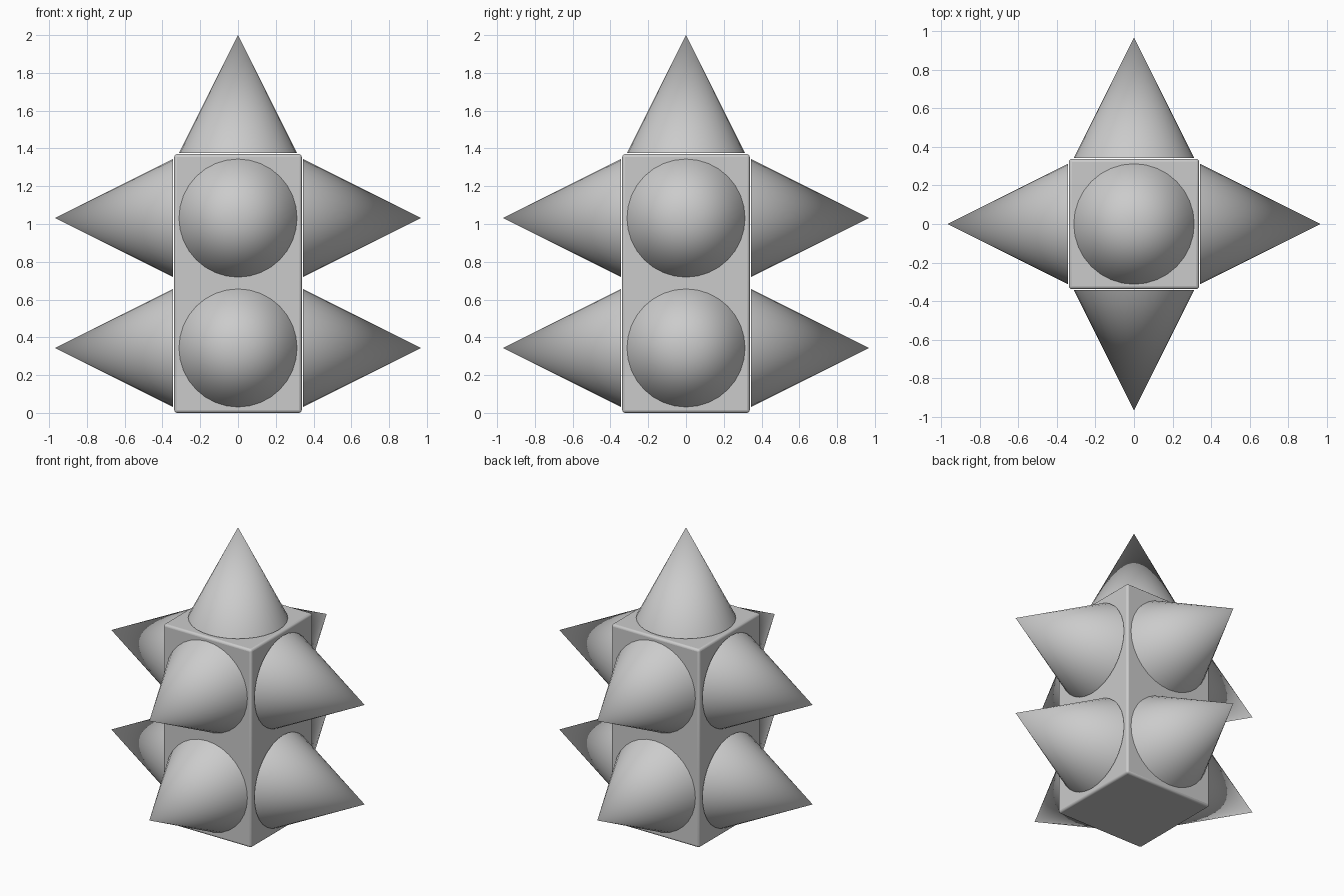
import bpy
import math
from mathutils import Vector

if "Cube" in bpy.data.objects:
    bpy.data.objects.remove(bpy.data.objects["Cube"])

U = 0.3125            # spike radius
HALF = 1.1 * U        # distance from body axis to spike base
SPIKE_H = 2 * U


def smooth(obj, angle=40):
    bpy.ops.object.select_all(action='DESELECT')
    obj.select_set(True)
    bpy.context.view_layer.objects.active = obj
    bpy.ops.object.shade_smooth_by_angle(angle=math.radians(angle))


def spike(name, base, direction):
    d = Vector(direction)
    bpy.ops.mesh.primitive_cone_add(
        vertices=32, radius1=U, radius2=0, depth=SPIKE_H,
        location=Vector(base) + d * SPIKE_H / 2,
        rotation=d.to_track_quat('Z', 'Y').to_euler())
    obj = bpy.context.object
    obj.name = name
    smooth(obj)


# Square column body with softened edges
top = 1.37
bpy.ops.mesh.primitive_cube_add(size=1, location=(0, 0, top / 2))
body = bpy.context.object
body.name = "body"
body.scale = (0.675, 0.675, top)
bpy.ops.object.transform_apply(location=False, rotation=False, scale=True)
bevel = body.modifiers.new("soft_edges", 'BEVEL')
bevel.width = 0.015
bevel.segments = 3
smooth(body)

# Two tiers of four side spikes
sides = {"front": (0, -1, 0), "right": (1, 0, 0),
         "back": (0, 1, 0), "left": (-1, 0, 0)}
for tier, z in (("lower", HALF), ("upper", 3 * HALF)):
    for side, d in sides.items():
        spike(f"{tier}_{side}_spike", (d[0] * HALF, d[1] * HALF, z), d)

# Top spike
spike("top_spike", (0, 0, 4 * HALF), (0, 0, 1))
